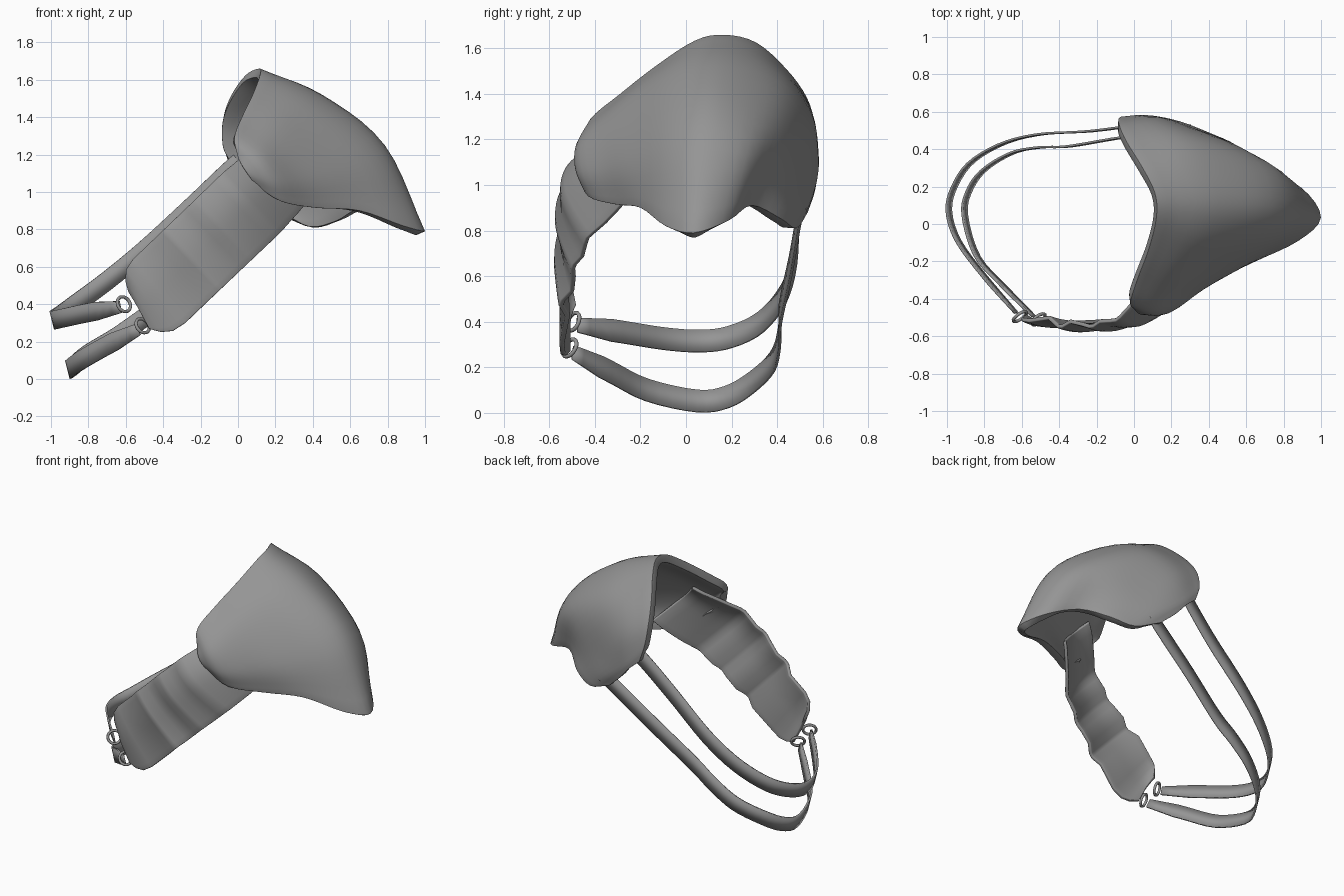
import bpy, math
from mathutils import Vector

if "Cube" in bpy.data.objects:
    bpy.data.objects.remove(bpy.data.objects["Cube"])

leather = bpy.data.materials.new("grey leather")
leather.diffuse_color = (0.3, 0.3, 0.3, 1)
leather.use_nodes = True
leather.node_tree.nodes["Principled BSDF"].inputs["Base Color"].default_value = leather.diffuse_color


def spline(pts, n):
    """Smooth path through the points, n steps per span."""
    p = [Vector(q) for q in pts]
    p = [2 * p[0] - p[1]] + p + [2 * p[-1] - p[-2]]
    out = []
    for i in range(1, len(p) - 2):
        a, b, c, d = p[i - 1:i + 3]
        for k in range(n):
            t = k / n
            out.append(0.5 * (2 * b + (c - a) * t + (2 * a - 5 * b + 4 * c - d) * t * t
                              + (3 * b - a - 3 * c + d) * t ** 3))
    return out + [p[-2]]


def sheet(name, rows, thick, offset=0, bevel=0.0):
    """Skin a grid of points and give it thickness."""
    m = len(rows[0])
    verts = [v for r in rows for v in r]
    faces = [(i * m + j, i * m + j + 1, (i + 1) * m + j + 1, (i + 1) * m + j)
             for i in range(len(rows) - 1) for j in range(m - 1)]
    me = bpy.data.meshes.new(name)
    me.from_pydata(verts, [], faces)
    me.materials.append(leather)
    ob = bpy.data.objects.new(name, me)
    bpy.context.collection.objects.link(ob)
    s = ob.modifiers.new("thickness", 'SOLIDIFY')
    s.thickness, s.offset = thick, offset
    if bevel:
        b = ob.modifiers.new("rounded rim", 'BEVEL')
        b.width, b.segments, b.limit_method = bevel, 3, 'ANGLE'
        b.angle_limit = math.radians(50)
    bpy.ops.object.select_all(action='DESELECT')
    ob.select_set(True)
    bpy.context.view_layer.objects.active = ob
    bpy.ops.object.shade_smooth_by_angle(angle=math.radians(50))
    return ob


# Shoulder shell: ribs from the neck edge to the outer rim, front to back
ribs = [
    [(.00, -.455, 1.18), (.025, -.48, 1.135), (.055, -.485, 1.09), (.09, -.465, 1.04)],
    [(-.02, -.42, 1.29), (.11, -.478, 1.18), (.19, -.475, 1.06), (.23, -.43, .95)],
    [(.02, -.29, 1.40), (.18, -.375, 1.27), (.34, -.365, 1.08), (.42, -.31, .915)],
    [(.08, -.13, 1.525), (.28, -.22, 1.39), (.52, -.24, 1.13), (.65, -.20, .90)],
    [(.12, .04, 1.635), (.40, -.05, 1.485), (.73, -.07, 1.20), (.88, -.09, .82)],
    [(.11, .17, 1.66), (.45, .12, 1.52), (.785, .09, 1.25), (1.0, .035, .79)],
    [(.04, .31, 1.625), (.38, .32, 1.49), (.75, .28, 1.20), (.90, .19, .845)],
    [(-.04, .44, 1.51), (.28, .465, 1.41), (.57, .41, 1.18), (.70, .29, .91)],
    [(-.08, .53, 1.385), (.14, .56, 1.26), (.36, .50, 1.05), (.55, .42, .85)],
    [(-.078, .57, 1.25), (.07, .582, 1.10), (.24, .55, .96), (.40, .485, .81)],
    [(-.04, .575, 1.13), (.04, .578, 1.06), (.12, .565, .97), (.22, .535, .88)],
]
across = [spline(r, 5) for r in ribs]
lines = [spline(col, 4) for col in zip(*across)]
sheet("shoulder_shell", list(zip(*lines)), 0.052, -1, 0.022)

# Upper arm guard: padded strip running down from under the shell
d, p = Vector((.72, 0, .69)), Vector((-.69, 0, .72))
origin = Vector((-.515, 0, .38))
profile = [(-.015, -.515, .11), (.015, -.53, .165), (.06, -.54, .205), (.13, -.545, .22),
           (.29, -.53, .22), (.36, -.575, .22), (.39, -.575, .22), (.45, -.55, .22),
           (.54, -.565, .22), (.59, -.58, .22), (.62, -.58, .22), (.67, -.56, .22),
           (.75, -.565, .22), (.79, -.565, .22), (.82, -.55, .22), (.88, -.505, .215),
           (.95, -.455, .21), (1.03, -.40, .2), (1.1, -.36, .19)]
rows = []
for s, y, half in profile:
    curl = 0.15 * min(max((s - .25) / .6, 0), 1)
    edge = 0.03 + 0.05 * min(max((s - .55) / .5, 0), 1)
    row = []
    for k in range(13):
        w = 1 - k / 6
        yy = y + curl * ((1 - w) / 2) ** 1.8 + edge * max(w, 0) ** 2
        skew = 0.03 * w * max(0, 1 - s / .3)
        row.append(origin + d * (s + skew) + p * (half * w) + Vector((0, yy, 0)))
    rows.append(row)
sheet("arm_guard", rows, 0.022, 0, 0.006)


def strap(name, pts):
    """Flat band whose width stays square to its path."""
    path = spline(pts, 4)
    rows = []
    for i, c in enumerate(path):
        t = (path[min(i + 1, len(path) - 1)] - path[max(i - 1, 0)]).normalized()
        up = Vector((-.25, 0, 1))
        up = (up - t * up.dot(t)).normalized()
        half = 0.05 - 0.018 * max(0, 1 - i / 3)
        rows.append([c + up * half, c - up * half])
    sheet(name, rows, 0.012)


# Two straps around the arm, from the guard to the back of the shell
strap("upper_strap", [(-.63, -.475, .385), (-.8, -.28, .355), (-.94, -.09, .325),
                      (-.99, .07, .315), (-.96, .2, .335), (-.87, .33, .40), (-.7, .43, .525),
                      (-.5, .48, .69), (-.25, .495, .92), (-.05, .52, 1.11), (.02, .54, 1.17)])
strap("lower_strap", [(-.535, -.495, .265), (-.7, -.33, .18), (-.84, -.17, .1),
                      (-.905, .05, .052), (-.88, .18, .07), (-.8, .29, .135), (-.65, .38, .225),
                      (-.5, .41, .33), (-.35, .415, .44), (-.08, .46, .65), (.22, .50, .88),
                      (.27, .515, .93)])

# Metal rings joining straps and guard
for name, loc, rot in (("upper_ring", (-.61, -.495, .40), (1.2, .3, .5)),
                       ("lower_ring", (-.51, -.51, .285), (1.0, .6, .3))):
    bpy.ops.mesh.primitive_torus_add(location=loc, rotation=rot, major_radius=.042,
                                     minor_radius=.009, major_segments=20, minor_segments=8)
    ring = bpy.context.object
    ring.name = name
    ring.data.materials.append(leather)
    bpy.ops.object.shade_smooth()
